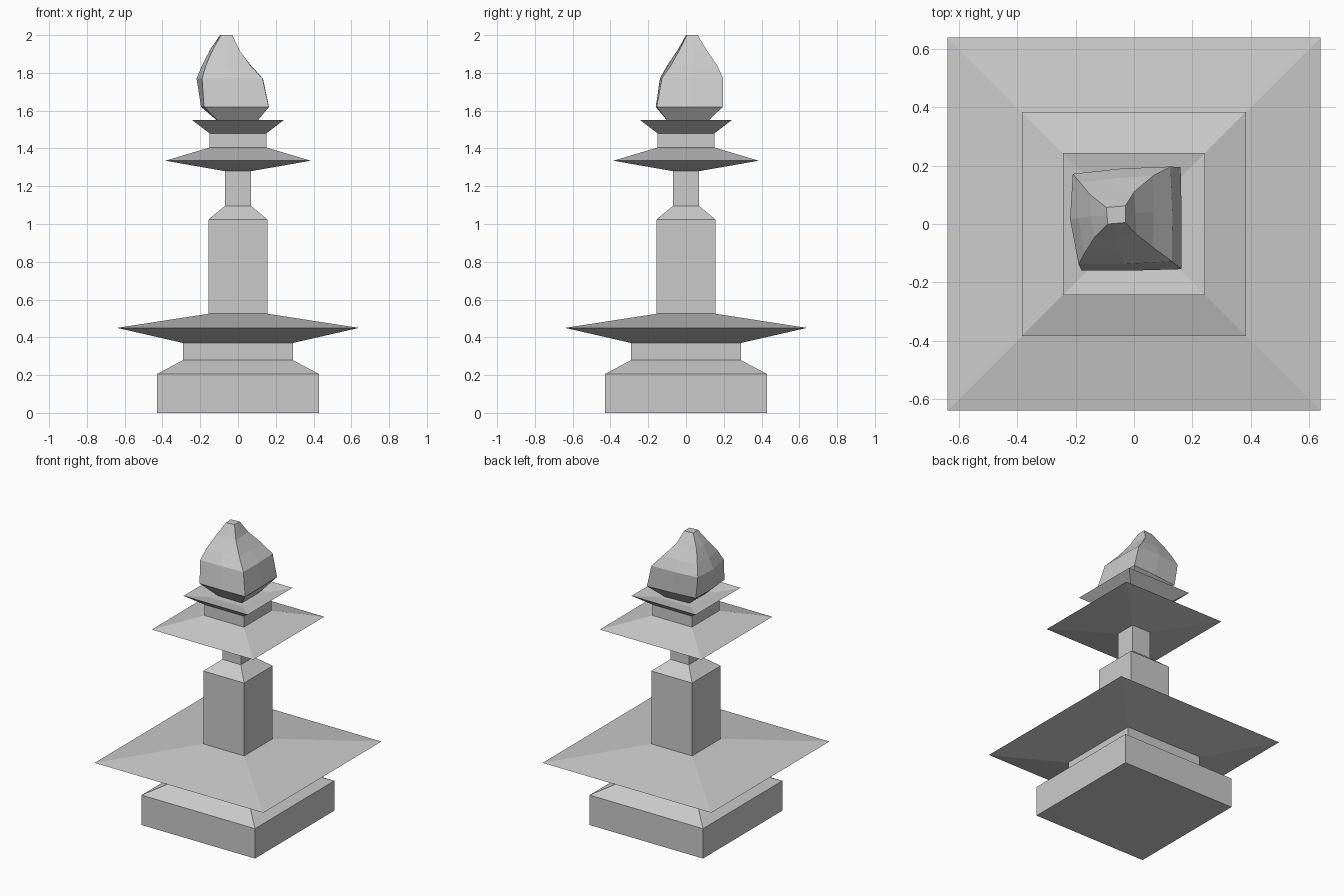
import bpy, bmesh

if "Cube" in bpy.data.objects:
    bpy.data.objects.remove(bpy.data.objects["Cube"])


def loft(name, rings, cap_bottom=False, cap_top=False):
    """Skin a stack of closed rings (counter-clockwise from above) with flat quads."""
    bm = bmesh.new()
    loops = [[bm.verts.new(p) for p in ring] for ring in rings]
    n = len(loops[0])
    for low, high in zip(loops, loops[1:]):
        for i in range(n):
            j = (i + 1) % n
            bm.faces.new((low[i], low[j], high[j], high[i]))
    if cap_bottom:
        bm.faces.new(loops[0][::-1])
    if cap_top:
        bm.faces.new(loops[-1])
    mesh = bpy.data.meshes.new(name)
    bm.to_mesh(mesh)
    bm.free()
    obj = bpy.data.objects.new(name, mesh)
    bpy.context.collection.objects.link(obj)
    return obj


def square(r, z):
    return [(-r, -r, z), (r, -r, z), (r, r, z), (-r, r, z)]


def tier(name, profile, **caps):
    return loft(name, [square(r, z) for r, z in profile], **caps)


# Stone tiers: (half width, height) profiles, joined end to end
tier("plinth", [(.43, 0), (.43, .205), (.29, .28), (.29, .37)], cap_bottom=True)
tier("lower_roof", [(.29, .37), (.64, .45), (.155, .525)])
tier("shaft", [(.155, .525), (.155, 1.025), (.07, 1.095), (.07, 1.28)])
tier("upper_roof", [(.07, 1.28), (.385, 1.335), (.15, 1.405)])
# Dish with a sunken floor
tier("dish", [(.15, 1.405), (.15, 1.48), (.243, 1.55), (.13, 1.53)], cap_top=True)

# Twisted flame: height, side bulge, then four corners (FL, FR, BR, BL)
flame = [
    (1.53, .0, (-.09, -.085), (.09, -.085), (.09, .10), (-.09, .09)),
    (1.62, .008, (-.18, -.16), (.163, -.155), (.16, .195), (-.19, .165)),
    (1.77, .015, (-.19, -.138), (.13, -.128), (.125, .197), (-.21, .172)),
    (1.84, .01, (-.17, -.10), (.065, -.08), (.065, .165), (-.185, .142)),
    (1.92, .005, (-.135, -.045), (.008, -.035), (.0, .11), (-.15, .10)),
    (2.0, .0, (-.09, .0), (-.03, .005), (-.03, .062), (-.095, .057)),
]
outward = [(0, -.3), (.3, 0), (0, .4), (-1.3, 0)]
rings = []
for z, bulge, *corners in flame:
    ring = []
    for i, (x, y) in enumerate(corners):
        nx, ny = corners[(i + 1) % 4]
        ox, oy = outward[i]
        ring += [(x, y, z), ((x + nx) / 2 + ox * bulge, (y + ny) / 2 + oy * bulge, z)]
    rings.append(ring)
loft("flame", rings, cap_bottom=True, cap_top=True)
